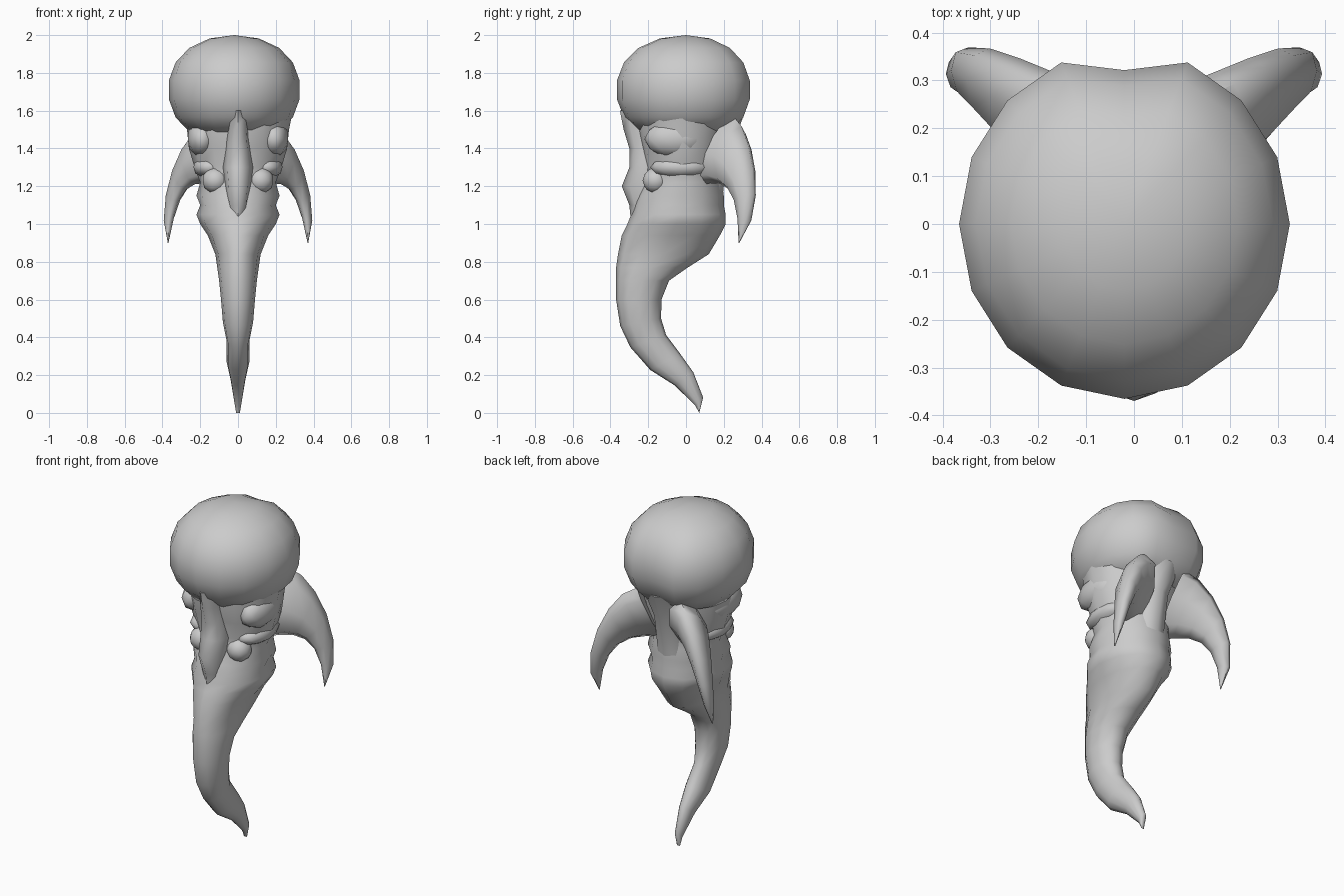
import bpy, bmesh, math
from mathutils import Vector
from mathutils.geometry import interpolate_bezier

cube = bpy.data.objects.get("Cube")
if cube:
    bpy.data.objects.remove(cube, do_unlink=True)

GREY = (0.6, 0.6, 0.6, 1)
skin = bpy.data.materials.new("plain grey")
skin.use_nodes = True
skin.diffuse_color = GREY
skin.node_tree.nodes["Principled BSDF"].inputs["Base Color"].default_value = GREY


def finish(name, bm, mirrored=False):
    """Turn a bmesh into a smooth shaded grey object."""
    bmesh.ops.recalc_face_normals(bm, faces=bm.faces)
    mesh = bpy.data.meshes.new(name)
    bm.to_mesh(mesh)
    bm.free()
    mesh.materials.append(skin)
    obj = bpy.data.objects.new(name, mesh)
    bpy.context.collection.objects.link(obj)
    if mirrored:
        mirror = obj.modifiers.new("Mirror", "MIRROR")
        mirror.use_mirror_merge = False
    bpy.ops.object.select_all(action="DESELECT")
    obj.select_set(True)
    bpy.context.view_layer.objects.active = obj
    bpy.ops.object.shade_smooth_by_angle(angle=math.radians(75))


def loft(name, rings, sides, mirrored=False):
    """Skin a row of ellipses, each given by its centre and two half axes."""
    bm = bmesh.new()
    loops = []
    for centre, half, side in rings:
        angles = [math.tau * i / sides for i in range(sides)]
        points = [centre + half * math.cos(a) + side * math.sin(a) for a in angles]
        loops.append([bm.verts.new(point) for point in points])
    for upper, lower in zip(loops, loops[1:]):
        for i in range(sides):
            bm.faces.new((upper[i - 1], upper[i], lower[i], lower[i - 1]))
    bm.faces.new(loops[0])
    bm.faces.new(loops[-1])
    finish(name, bm, mirrored)


def trunk(name, rows, sides):
    """Loft from rows of height, y, half depth and half width."""
    rings = []
    for height, y, depth, width in rows:
        # Sections lean back more and more as the tail curls under
        lean = max(0, 0.6 - height) * 1.5
        half = Vector((0, math.cos(lean), math.sin(lean))) * depth
        rings.append((Vector((0, y, height)), half, Vector((width, 0, 0))))
    loft(name, rings, sides)


def lump(name, place, size):
    """A mirrored pair of rounded bumps, mostly sunk into the body."""
    bm = bmesh.new()
    bmesh.ops.create_icosphere(bm, subdivisions=2, radius=1)
    bmesh.ops.scale(bm, vec=size, verts=bm.verts)
    bmesh.ops.translate(bm, vec=place, verts=bm.verts)
    finish(name, bm, mirrored=True)


# Bulbous skull: a full sphere, flat above and below, cleft down the back
bm = bmesh.new()
bmesh.ops.create_uvsphere(bm, u_segments=16, v_segments=9, radius=1)
for vert in bm.verts:
    x, y, z = vert.co
    swell = 1 + 0.1 * z * z
    if abs(x) < 0.05 and y > 0.1:
        swell *= 0.88
    vert.co = (x * swell, y * swell, min(max(z, -0.8), 1))
bmesh.ops.scale(bm, vec=(0.35, 0.37, 0.29), verts=bm.verts)
bmesh.ops.translate(bm, vec=(-0.02, 0, 1.71), verts=bm.verts)
finish("skull", bm)

# Face, folded neck, chest and curling tail in one skin
trunk("body", [
    (1.6, -0.02, 0.24, 0.29),
    (1.5, -0.02, 0.24, 0.27),
    (1.4, -0.02, 0.22, 0.26),
    (1.3, -0.02, 0.2, 0.23),
    (1.22, -0.02, 0.21, 0.2),
    (1.15, -0.03, 0.23, 0.22),
    (1.1, -0.04, 0.24, 0.2),
    (1.05, -0.04, 0.25, 0.22),
    (1, -0.05, 0.26, 0.2),
    (0.94, -0.08, 0.26, 0.16),
    (0.84, -0.12, 0.24, 0.12),
    (0.77, -0.18, 0.19, 0.11),
    (0.7, -0.23, 0.14, 0.1),
    (0.6, -0.25, 0.12, 0.09),
    (0.48, -0.24, 0.11, 0.08),
    (0.38, -0.2, 0.1, 0.06),
    (0.27, -0.11, 0.09, 0.06),
    (0.18, -0.01, 0.06, 0.04),
    (0.06, 0.07, 0.03, 0.02),
    (0, 0.07, 0, 0.01),
], sides=12)

# Long ridge down the middle of the face
trunk("nose_ridge", [
    (1.6, -0.2, 0.15, 0.06),
    (1.5, -0.2, 0.13, 0.06),
    (1.4, -0.2, 0.1, 0.07),
    (1.3, -0.2, 0.1, 0.08),
    (1.2, -0.2, 0.14, 0.07),
    (1.1, -0.2, 0.1, 0.06),
    (1, -0.2, 0.09, 0.04),
], sides=8)

# Broad spine ridge under the back of the skull
trunk("spine_ridge", [
    (1.56, 0.1, 0.2, 0.16),
    (1.4, 0.1, 0.14, 0.1),
    (1.2, 0.1, 0.1, 0.1),
    (1, 0.1, 0.08, 0.1),
], sides=10)


# Hooked limbs, spanned between an outer and an inner curve to the tip
def arc(*corners):
    return interpolate_bezier(*[Vector(corner) for corner in corners], 7)


tip = (0.37, 0.28, 0.9)
outer = arc((0.14, 0.26, 1.56), (0.28, 0.32, 1.54), (0.44, 0.44, 1.1), tip)
inner = arc((0.1, 0.06, 1.2), (0.25, 0.2, 1.25), (0.33, 0.3, 1.2), tip)
across = Vector((0.6, -0.8, 0))
limb_rings = []
for step, (far, near) in enumerate(zip(outer, inner)):
    thickness = 0.1 * (1 - step / len(outer))
    if step == len(outer) - 1:
        thickness = 0.003
    limb_rings.append(((far + near) / 2, (far - near) / 2, across * thickness))
loft("limbs", limb_rings, sides=8, mirrored=True)

# Cheeks, and folds on the sides of the face
lump("cheeks", (0.12, -0.16, 1.23), (0.07, 0.07, 0.07))
lump("temple_folds", (0.19, -0.06, 1.45), (0.08, 0.16, 0.1))
lump("jaw_folds", (0.15, -0.03, 1.3), (0.09, 0.16, 0.06))
